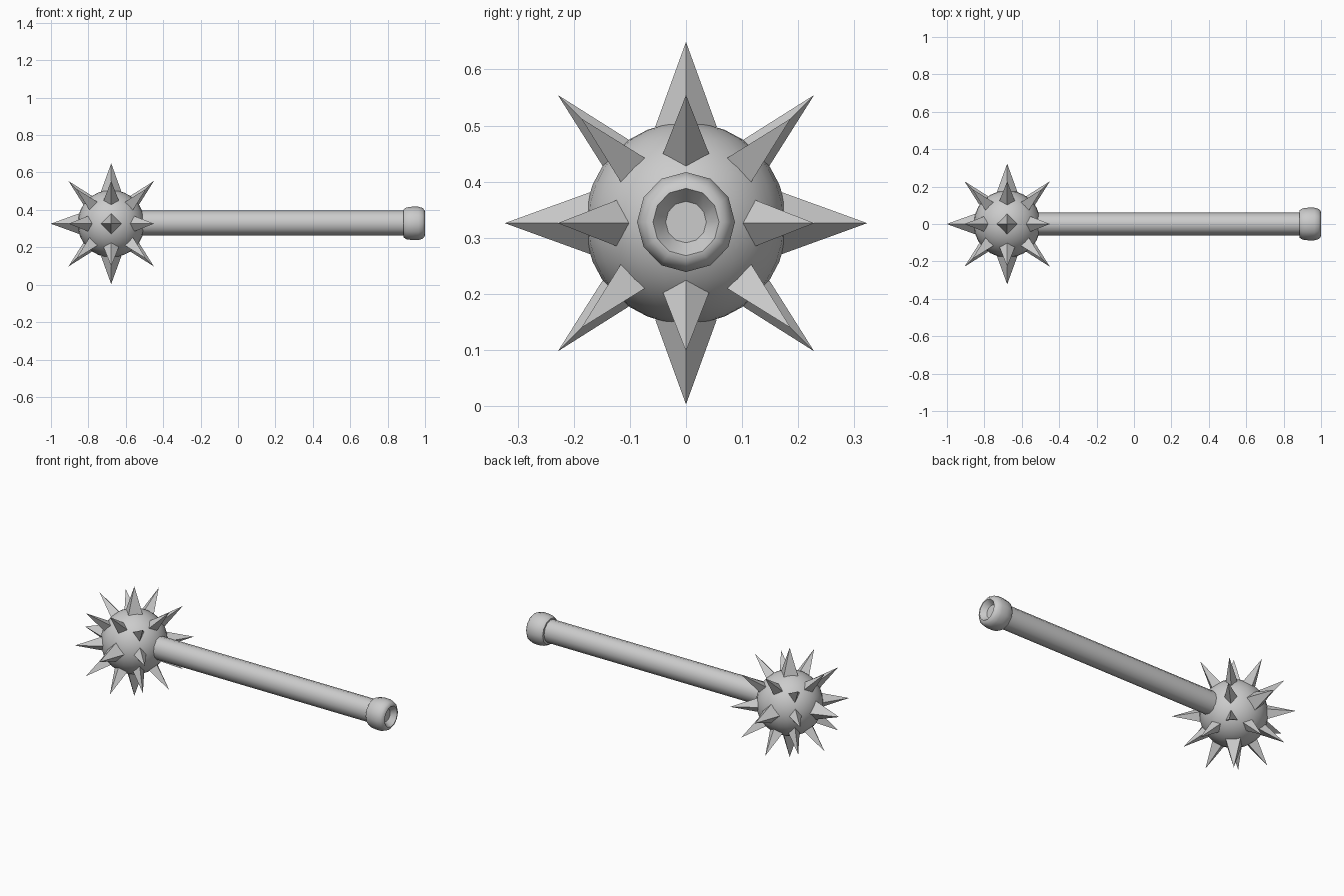
import bpy, bmesh
from math import cos, sin, tau, radians
from itertools import product
from mathutils import Vector

if "Cube" in bpy.data.objects:
    bpy.data.objects.remove(bpy.data.objects["Cube"])

CENTRE = Vector((-0.678, 0, 0.326))
BALL_R = 0.18
TIP_R = 0.323


def finish(name, bm, smooth):
    bmesh.ops.recalc_face_normals(bm, faces=bm.faces[:])
    mesh = bpy.data.meshes.new(name)
    bm.to_mesh(mesh)
    bm.free()
    ob = bpy.data.objects.new(name, mesh)
    bpy.context.collection.objects.link(ob)
    if smooth:
        bpy.ops.object.select_all(action='DESELECT')
        bpy.context.view_layer.objects.active = ob
        ob.select_set(True)
        bpy.ops.object.shade_smooth_by_angle(angle=radians(smooth))
    return ob


def lathe_x(name, profile, zc, y_scale, smooth, sides=12):
    """Turn an (x, radius) profile about the x axis and cap both ends."""
    bm = bmesh.new()
    rings = [[bm.verts.new((x, r * y_scale * sin(tau * i / sides),
                            zc + r * cos(tau * i / sides)))
              for i in range(sides)] for x, r in profile]
    for a, b in zip(rings, rings[1:]):
        for i in range(sides):
            j = (i + 1) % sides
            bm.faces.new((a[i], a[j], b[j], b[i]))
    bm.faces.new(rings[0])
    bm.faces.new(rings[-1])
    return finish(name, bm, smooth)


# Round head
bm = bmesh.new()
bmesh.ops.create_uvsphere(bm, u_segments=24, v_segments=16, radius=BALL_R)
bmesh.ops.translate(bm, verts=bm.verts[:], vec=CENTRE)
finish("ball", bm, 40)

# Spikes on the faces, edges and corners of a cube grid; each base points
# at the neighbouring grid directions (4-sided, or 3-sided on the corners)
grid = [Vector(d) for d in product((-1, 0, 1), repeat=3) if any(d)]
bm = bmesh.new()
for d in grid:
    if d == Vector((1, 0, 0)):      # the handle sits here
        continue
    kind = int(d.length_squared + 0.5)
    n = d.normalized()
    near = [g for g in grid if abs((g - d).length - 1) < 0.01]
    base = []
    for g in near:
        t = (g.normalized() - n * g.normalized().dot(n)).normalized()
        if kind == 1:
            w = 0.055
        elif kind == 2:
            w = 0.041 if g.length_squared > 2.5 else 0.033
        else:
            w = 0.035
        base.append((t, n * (BALL_R ** 2 - w * w) ** 0.5 + t * w))
    # order the base corners around the spike
    u = base[0][0]
    v = n.cross(u)
    base.sort(key=lambda b: Vector((b[0].dot(u), b[0].dot(v))).angle_signed(
        Vector((-0.98, 0.2))))
    ring = [bm.verts.new(CENTRE + p) for _, p in base]
    tip = bm.verts.new(CENTRE + n * TIP_R)
    bm.faces.new(ring)
    for i in range(len(ring)):
        bm.faces.new((ring[i], ring[(i + 1) % len(ring)], tip))
finish("spikes", bm, None)

# Shaft
lathe_x("handle", [(-0.6, 0.066), (0.9, 0.066)], 0.33, 0.92, 40)

# Rounded pommel with a hollow end
lathe_x("pommel", [(0.885, 0.06), (0.886, 0.075), (0.90, 0.085), (0.93, 0.089),
                   (0.965, 0.089), (0.987, 0.082), (0.998, 0.07), (1.0, 0.06),
                   (0.97, 0.037)], 0.328, 0.98, 35)
